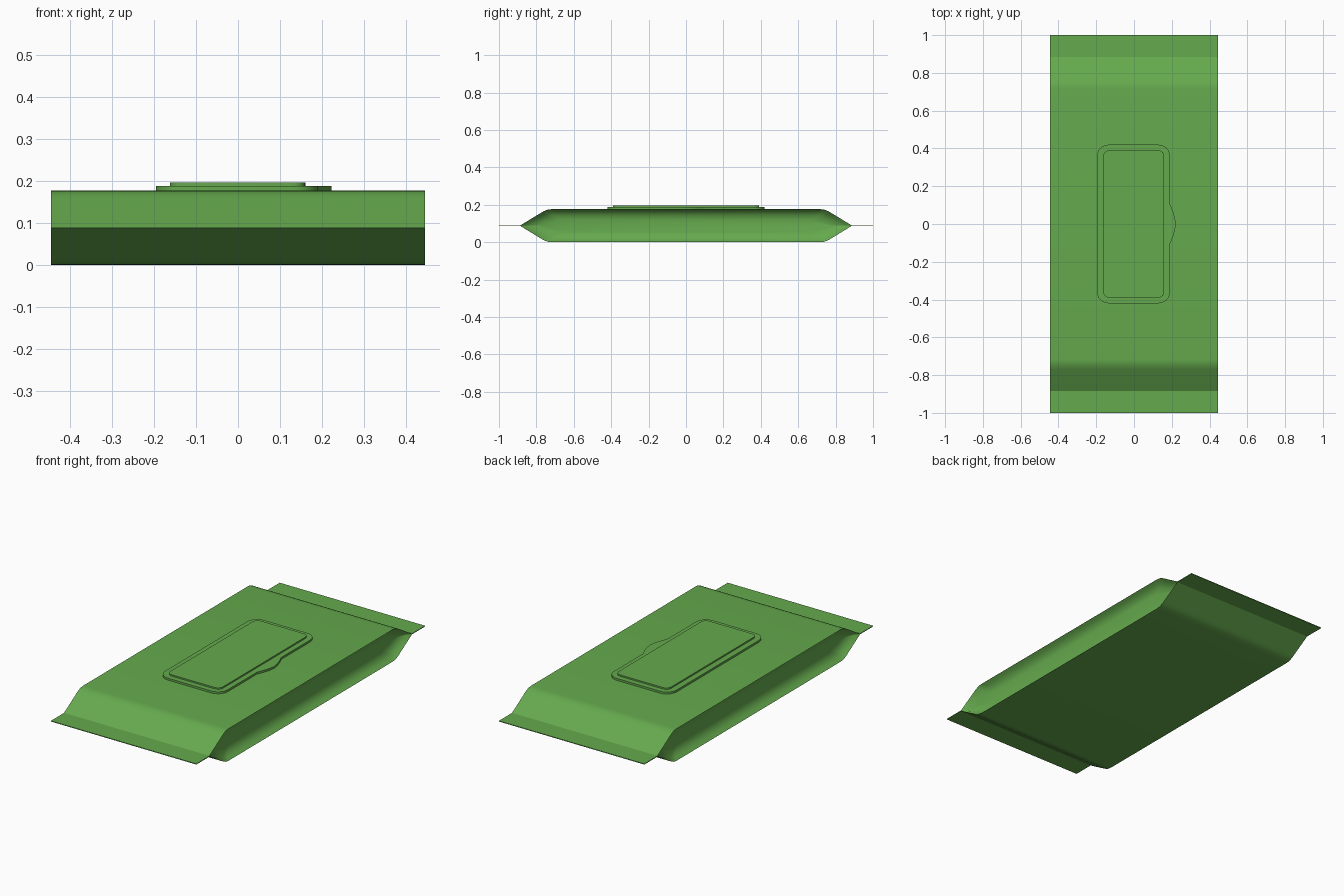
import bpy, bmesh, math

if "Cube" in bpy.data.objects:
    bpy.data.objects.remove(bpy.data.objects["Cube"])

green = bpy.data.materials.new("green_film")
green.diffuse_color = (0.13, 0.4, 0.075, 1)
green.use_nodes = True
green.node_tree.nodes["Principled BSDF"].inputs["Base Color"].default_value = green.diffuse_color

HALF_X, MID, TIP = 0.445, 0.0885, 0.885


def finish(name, bm, angle):
    bmesh.ops.recalc_face_normals(bm, faces=bm.faces)
    mesh = bpy.data.meshes.new(name)
    bm.to_mesh(mesh)
    bm.free()
    mesh.materials.append(green)
    obj = bpy.data.objects.new(name, mesh)
    bpy.context.collection.objects.link(obj)
    bpy.ops.object.select_all(action='DESELECT')
    obj.select_set(True)
    bpy.context.view_layer.objects.active = obj
    bpy.ops.object.shade_smooth_by_angle(angle=math.radians(angle))
    return obj


def skin(name, rings, angle):
    """Bridge a list of equal-length point rings and cap both ends."""
    bm = bmesh.new()
    loops = [[bm.verts.new(p) for p in ring] for ring in rings]
    n = len(loops[0])
    for a, b in zip(loops, loops[1:]):
        for i in range(n):
            j = (i + 1) % n
            bm.faces.new((a[i], a[j], b[j], b[i]))
    bm.faces.new(loops[0])
    bm.faces.new(loops[-1])
    return finish(name, bm, angle)


def rounded_rect(x0, x1, y, r, seg=6):
    pts = []
    for cx, cy, start in ((x1 - r, y - r, 0), (x0 + r, y - r, 90),
                          (x0 + r, -y + r, 180), (x1 - r, -y + r, 270)):
        for i in range(seg + 1):
            t = math.radians(start + 90 * i / seg)
            pts.append((cx + r * math.cos(t), cy + r * math.sin(t)))
    return pts


# Pouch body: tapered side profile, with side walls tucked inward
quarter = [(TIP, 0.002), (0.775, 0.069), (0.762, 0.0765), (0.748, 0.083),
           (0.733, 0.087), (0.715, 0.0885)]
upper = quarter + [(-y, z) for y, z in reversed(quarter)]
profile = upper + [(-y, -z) for y, z in upper]


def body_ring(x, inset):
    sy, sz = 1 - 1.8 * inset / TIP, 1 - inset / MID
    return [(x, y * sy, MID + z * sz) for y, z in profile]


tuck = [(0.055, 0.042), (0.03, 0.036), (0.012, 0.02), (0, 0)]
rings = [body_ring(-HALF_X + d, s) for s, d in tuck]
rings += [body_ring(HALF_X - d, s) for s, d in reversed(tuck)]
skin("pouch_body", rings, 50)

# Flat sealed strips at both ends
for side, label in ((-1, "front"), (1, "back")):
    corners = [(-HALF_X, side * (TIP - 0.004)), (HALF_X, side * (TIP - 0.004)),
               (HALF_X, side), (-HALF_X, side)]
    skin(label + "_seal_strip",
         [[(x, y, MID + h) for x, y in corners] for h in (-0.002, 0.002)], 30)

# Lid base with a curved finger tab on the right
outline = rounded_rect(-0.195, 0.19, 0.42, 0.06)
tab = [(0.19, -0.105), (0.197, -0.09), (0.207, -0.065), (0.216, -0.037), (0.222, 0)]
outline += tab + [(x, -y) for x, y in reversed(tab[:-1])]
skin("lid_base", [[(x, y, z) for x, y in outline] for z in (0.17, 0.188)], 30)

# Raised lid panel
panel = rounded_rect(-0.162, 0.16, 0.39, 0.03)
skin("lid_panel", [[(x, y, z) for x, y in panel] for z in (0.18, 0.196)], 30)
